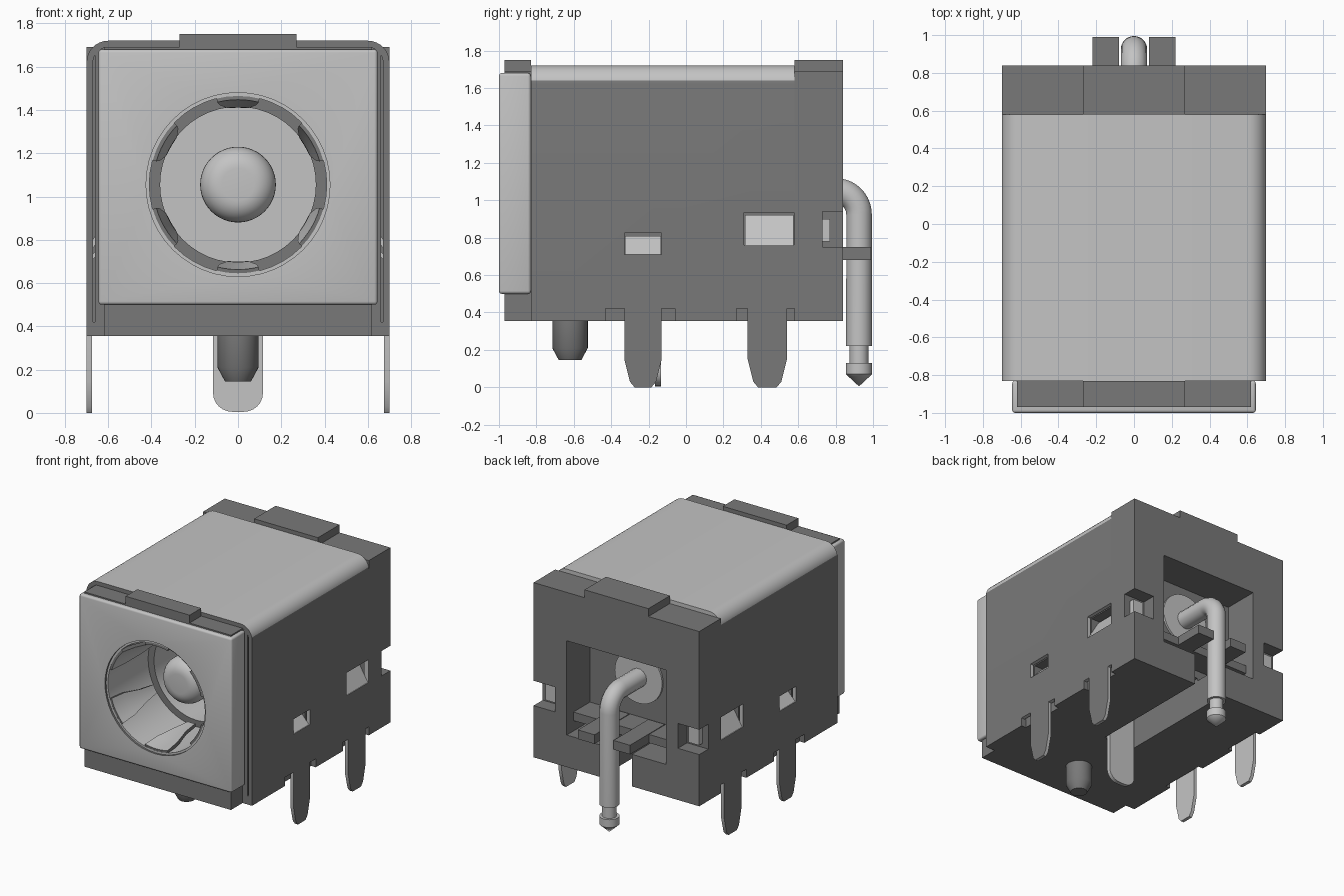
import bpy, bmesh, math
from mathutils import Vector

old = bpy.data.objects.get("Cube")
if old:
    bpy.data.objects.remove(old, do_unlink=True)


def material(name, v):
    m = bpy.data.materials.new(name)
    m.use_nodes = True
    m.diffuse_color = (v, v, v, 1)
    m.node_tree.nodes["Principled BSDF"].inputs["Base Color"].default_value = (v, v, v, 1)
    return m


METAL = material("light_grey_metal", 0.55)
DARK = material("dark_grey_plastic", 0.19)


def finish(name, bm, mat):
    bmesh.ops.remove_doubles(bm, verts=bm.verts, dist=1e-5)
    bmesh.ops.recalc_face_normals(bm, faces=bm.faces)
    me = bpy.data.meshes.new(name)
    bm.to_mesh(me)
    bm.free()
    me.materials.append(mat)
    me.materials.append(DARK if mat is METAL else METAL)
    ob = bpy.data.objects.new(name, me)
    bpy.context.collection.objects.link(ob)
    return ob


def box(name, x, y, z, mat):
    bm = bmesh.new()
    bmesh.ops.create_cube(bm, size=1)
    for v in bm.verts:
        v.co = [r[0] + (c + .5) * (r[1] - r[0]) for c, r in zip(v.co, (x, y, z))]
    return finish(name, bm, mat)


def prism(name, pts, axis, lo, hi, mat):
    """Extrude a closed outline along x (points y,z) or y (points x,z)."""
    bm = bmesh.new()
    place = (lambda a, b: (lo, a, b)) if axis == "x" else (lambda a, b: (a, lo, b))
    f = bm.faces.new([bm.verts.new(place(a, b)) for a, b in pts])
    r = bmesh.ops.extrude_face_region(bm, geom=[f])
    d = Vector((hi - lo, 0, 0)) if axis == "x" else Vector((0, hi - lo, 0))
    bmesh.ops.translate(bm, vec=d, verts=[e for e in r["geom"] if isinstance(e, bmesh.types.BMVert)])
    return finish(name, bm, mat)


def revolve(name, prof, axis, centre, mat, steps=48):
    """Spin a (radius, distance) profile about the y or z axis."""
    bm = bmesh.new()
    c = Vector(centre)
    vs = [bm.verts.new(c + (Vector((r, t, 0)) if axis == "y" else Vector((r, 0, t)))) for r, t in prof]
    es = [bm.edges.new(p) for p in zip(vs, vs[1:])]
    bmesh.ops.spin(bm, geom=vs + es, cent=c, axis=(0, 1, 0) if axis == "y" else (0, 0, 1),
                   angle=math.tau, steps=steps)
    return finish(name, bm, mat)


def bake(ob):
    dg = bpy.context.evaluated_depsgraph_get()
    me = bpy.data.meshes.new_from_object(ob.evaluated_get(dg))
    ob.modifiers.clear()
    ob.data = me


def cut(ob, cutters):
    for c in cutters:
        m = ob.modifiers.new("cut", "BOOLEAN")
        m.operation, m.solver, m.object = "DIFFERENCE", "EXACT", c
    bake(ob)


def paint(ob, rule):
    for p in ob.data.polygons:
        p.material_index = 1 if rule(p.center, p.normal) else 0


CZ = 1.055
# Cutters for the bore, rear recess, cable channel, corner notches and side windows
bore = revolve("bore_cutter", [(0, -1.1), (.425, -1.1), (.425, .12), (0, .12)], "y", (0, 0, CZ), DARK)
recess = box("recess_cutter", (-.42, .42), (.56, .9), (.60, 1.32), DARK)
channel = box("channel_cutter", (-.13, .13), (-.17, .9), (.3, .62), DARK)
windows, notches = [], []
WIN = [(-.33, -.13, .71, .825), (.31, .58, .76, .935)]
for s in (-1, 1):
    notches.append(box("notch_cutter", sorted((s * .52, s * .8)), (.73, .9), (.75, .94), DARK))
    for y0, y1, z0, z1 in WIN:
        windows.append(box("window_cutter", sorted((s * .56, s * .8)), (y0, y1 - .002), (z0, z1), DARK))

# Plastic housing
core = box("housing_core", (-.66, .66), (-.83, .58), (.355, 1.68), DARK)
cut(core, [bore, recess, channel] + windows)
front = box("housing_front", (-.62, .62), (-.97, -.83), (.355, 1.69), DARK)
cut(front, [bore])
rear = box("housing_rear", (-.7, .7), (.58, .84), (.355, 1.69), DARK)
cut(rear, [recess, channel] + notches)
for name, y in (("front_ridge", (-.97, -.83)), ("rear_ridge", (.58, .84))):
    box(name, (-.27, .27), y, (1.69, 1.75), DARK)
for s in (-1, 1):
    for y in ((-.83, -.43), (-.06, .27)):
        box("side_rail", sorted((s * .65, s * .7)), y, (.355, .421), DARK)

# Front cover plate with rounded side edges
cover = box("front_cover", (-.645, .645), (-1, -.83), (.5, 1.68), METAL)
bev = cover.modifiers.new("bevel", "BEVEL")
bev.width, bev.segments = .015, 3
bake(cover)
cut(cover, [bore])

# Folded sheet shell
def arch(x, top, r):
    arc = [(x - r + r * math.cos(i * math.pi / 16), top - r + r * math.sin(i * math.pi / 16)) for i in range(9)]
    return [(x, .42)] + arc + [(-a, b) for a, b in reversed(arc)] + [(-x, .42)]

shell = prism("shell", arch(.7, 1.72, .1) + arch(.67, 1.69, .07)[::-1], "y", -.83, .58, METAL)
cut(shell, windows)
paint(shell, lambda c, n: (abs(n.x) > .99 and abs(c.x) > .695) or (n.y < -.9 and c.y < -.82))

# Shell legs, bent window tabs and corner contacts
for s in (-1, 1):
    for y0, y1 in ((-.33, -.13), (.33, .54)):
        pts = [(y0, .425), (y0, .15), (y0 + .03, .03), (y0 + .055, 0), (y1 - .055, 0),
               (y1 - .03, .03), (y1, .15), (y1, .425)]
        leg = prism("shell_leg", pts, "x", *sorted((s * .674, s * .7)), METAL)
        paint(leg, lambda c, n: abs(n.x) > .9 and abs(c.x) > .69)
    for y0, y1, z0, z1 in WIN:
        pts = [(s * .695, z0), (s * .60, z1 - .015), (s * .58, z1 - .025), (s * .67, z0)]
        prism("window_tab", pts, "y", y0 + .005, y1 - .005, METAL)
    box("corner_contact", sorted((s * .56, s * .65)), (.73, .77), (.78, .90), METAL)

# Lined socket with a dark shoulder
liner = revolve("socket_liner", [(0, .1), (.36, .1), (.36, -.5), (.41, -.5), (.41, -.985),
                                 (.43, -.985), (.43, .13), (0, .13)], "y", (0, 0, CZ), METAL)
paint(liner, lambda c, n: n.y < -.9 and -.55 < c.y < -.45)

# Six tapering spring fingers with dark edges
for k in range(6):
    bm = bmesh.new()
    rows = []
    for y, r, half in ((-.985, .405, 14), (-.85, .39, 13), (-.7, .37, 8), (-.56, .368, 5)):
        row = []
        for j in range(-3, 4):
            a = math.radians(30 + 60 * k + half * j / 3)
            row.append(bm.verts.new((r * math.cos(a), y, CZ + r * math.sin(a))))
        rows.append(row)
    for a, b in zip(rows, rows[1:]):
        for j in range(6):
            bm.faces.new((a[j], a[j + 1], b[j + 1], b[j]))
    finger = finish("spring_finger", bm, METAL)
    sol = finger.modifiers.new("thickness", "SOLIDIFY")
    sol.thickness, sol.offset, sol.material_offset_rim = .025, 0, 1
    bake(finger)

# Domed centre pin and its rear flange
dome = [(.175 - .1 + .1 * math.sin(i * math.pi / 16), -.62 - .1 * math.cos(i * math.pi / 16)) for i in range(9)]
revolve("centre_pin", [(0, -.72)] + dome + [(.175, .11), (0, .11)], "y", (0, 0, CZ), METAL)
revolve("rear_flange", [(0, .5), (.2, .5), (.2, .575), (0, .575)], "y", (0, 0, CZ), METAL)

# Bent rear terminal rod
cu = bpy.data.curves.new("terminal_rod", "CURVE")
cu.dimensions, cu.bevel_depth, cu.bevel_resolution, cu.use_fill_caps = "3D", .07, 5, True
path = [(.55, 1.05)] + [(.80 + .125 * math.sin(i * math.pi / 20), .925 + .125 * math.cos(i * math.pi / 20))
                        for i in range(11)] + [(.925, .22)]
sp = cu.splines.new("POLY")
sp.points.add(len(path) - 1)
for p, (y, z) in zip(sp.points, path):
    p.co = (0, y, z, 1)
tmp = bpy.data.objects.new("rod_path", cu)
bpy.context.collection.objects.link(tmp)
dg = bpy.context.evaluated_depsgraph_get()
rod_mesh = bpy.data.meshes.new_from_object(tmp.evaluated_get(dg))
rod_mesh.materials.clear()
rod_mesh.materials.append(METAL)
bpy.data.objects.remove(tmp, do_unlink=True)
bpy.context.collection.objects.link(bpy.data.objects.new("terminal_rod", rod_mesh))
revolve("terminal_tip", [(0, .225), (.05, .225), (.05, .13), (.07, .13), (.07, .07), (0, .005)],
        "z", (0, .925, 0), METAL, 32)

# Ledge and the two arms that hold the rod
box("rear_ledge", (-.42, .42), (.56, .76), (.68, .745), DARK)
for s in (-1, 1):
    box("rod_arm", sorted((s * .08, s * .22)), (.57, .99), (.68, .75), DARK)

# Middle contact leg and locating peg underneath
tab = [(-.115, .62), (-.115, .09)] + [(-.025 - .09 * math.cos(i * math.pi / 12), .09 - .085 * math.sin(i * math.pi / 12))
                                      for i in range(1, 7)]
prism("middle_leg", tab + [(-a, b) for a, b in reversed(tab)], "y", -.165, -.135, METAL)
revolve("locating_peg", [(0, .36), (.095, .36), (.095, .21), (.06, .145), (0, .145)], "z", (0, -.62, 0), DARK, 32)

# Remove cutters and smooth the curved parts
for c in [bore, recess, channel] + windows + notches:
    bpy.data.objects.remove(c, do_unlink=True)
bpy.ops.object.select_all(action="DESELECT")
for ob in bpy.context.scene.objects:
    if ob.type == "MESH":
        ob.select_set(True)
        bpy.context.view_layer.objects.active = ob
bpy.ops.object.shade_smooth_by_angle(angle=math.radians(30))
